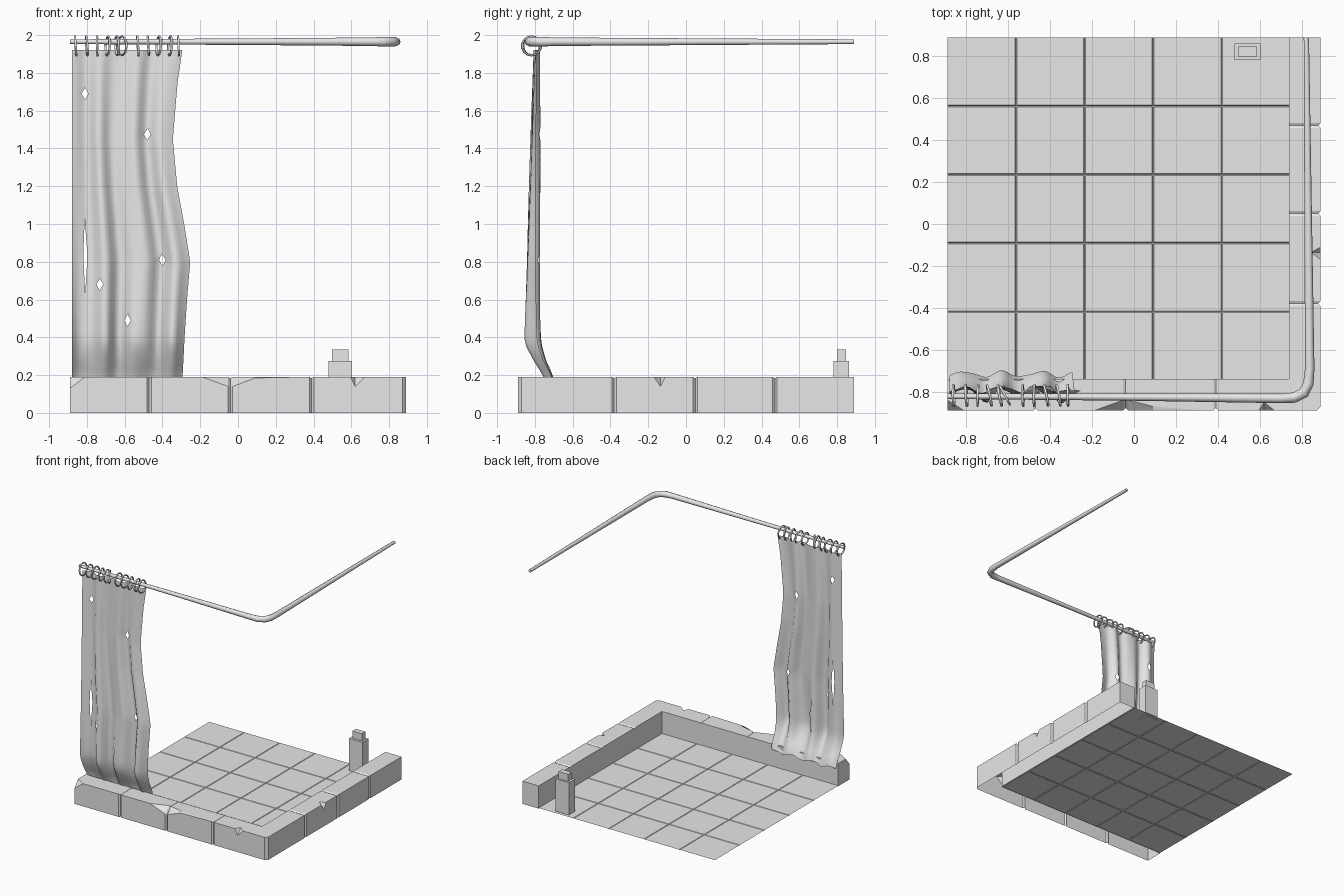
import bpy, bmesh, math, random
from mathutils import Vector
from mathutils.geometry import delaunay_2d_cdt

if "Cube" in bpy.data.objects:
    bpy.data.objects.remove(bpy.data.objects["Cube"])

random.seed(4)
grey = bpy.data.materials.new("plain_grey")
grey.diffuse_color = (0.8, 0.8, 0.8, 1)
grey.use_nodes = True
grey.node_tree.nodes["Principled BSDF"].inputs["Base Color"].default_value = grey.diffuse_color


def make(name, bm, smooth=None):
    bmesh.ops.recalc_face_normals(bm, faces=bm.faces)
    me = bpy.data.meshes.new(name)
    bm.to_mesh(me)
    bm.free()
    me.materials.append(grey)
    ob = bpy.data.objects.new(name, me)
    bpy.context.collection.objects.link(ob)
    if smooth:
        bpy.ops.object.select_all(action='DESELECT')
        ob.select_set(True)
        bpy.context.view_layer.objects.active = ob
        bpy.ops.object.shade_smooth_by_angle(angle=math.radians(smooth))
    return ob


def lerp_table(table, z):
    for (z0, v0), (z1, v1) in zip(table, table[1:]):
        if z <= z1:
            return v0 + (v1 - v0) * max(0, z - z0) / (z1 - z0)
    return table[-1][1]


# Tiled floor: a flat sheet with narrow V grooves between the tiles
def floor_coords(a, b, n=5, w=0.004):
    out = [(a, 0)]
    for i in range(1, n):
        c = a + (b - a) * i / n
        out += [(c - w, 0), (c, 1), (c + w, 0)]
    return out + [(b, 0)]


bm = bmesh.new()
xs, ys = floor_coords(-0.89, 0.745), floor_coords(-0.745, 0.89)
grid = [[bm.verts.new((x, y, 0.0 if gx or gy else 0.005)) for y, gy in ys] for x, gx in xs]
for a, b in zip(grid, grid[1:]):
    for j in range(len(ys) - 1):
        bm.faces.new((a[j], b[j], b[j + 1], a[j + 1]))
make("tiled_floor", bm)


# Curb: L-shaped loft, open underneath, with block joints and chipped edges
H, W, CH = 0.19, 0.15, 0.02


def section(g=0, d=0, c=0):
    return [(W, 0), (W, H - g * 0.5), (c + g, H - g * 0.5), (g, H - g * 0.5 - d), (g, 0)]


def joint(t, d=0, c=0):
    return [(t - 0.012, 0, d, c), (t, 0.012, d, c), (t + 0.012, 0, d, c)]


front = [(-0.89, 0, 0.06, 0.05), (-0.81, 0, 0, 0)] + joint(-0.47) + [(-0.19, 0, 0, 0)]
front += joint(-0.04, 0.05, 0.05) + [(0.09, 0, 0.005, 0.02), (0.34, 0, 0, 0)] + joint(0.39)
front += [(0.595, 0, 0, 0), (0.62, 0, 0.05, 0.04), (0.67, 0, 0, 0)]
side = joint(-0.38) + [(-0.17, 0, 0, 0), (-0.135, 0, 0.05, 0.045), (-0.11, 0, 0, 0)]
side += joint(0.05) + joint(0.47) + [(0.89, 0, 0, 0)]

rows = [[(t, -0.89 + o, z) for o, z in section(*p)] for t, *p in front]
rows.append([(0.89 - max(o, CH), -0.89 + o, z) for o, z in section()])
rows.append([(0.89 - o, -0.89 + max(o, CH), z) for o, z in section()])
rows += [[(0.89 - o, t, z) for o, z in section(*p)] for t, *p in side]

bm = bmesh.new()
rings = [[bm.verts.new(p) for p in row] for row in rows]
for a, b in zip(rings, rings[1:]):
    for j in range(4):
        bm.faces.new((a[j], b[j], b[j + 1], a[j + 1]))
bm.faces.new(rings[0])
bm.faces.new(rings[-1])
bmesh.ops.remove_doubles(bm, verts=bm.verts, dist=0.0005)
make("curb", bm)


# Small stepped post in the back corner
def box(name, x0, x1, y0, y1, z0, z1):
    bm = bmesh.new()
    bmesh.ops.create_cube(bm, size=1)
    for v in bm.verts:
        v.co = ((x0 + x1) / 2 + v.co.x * (x1 - x0), (y0 + y1) / 2 + v.co.y * (y1 - y0),
                (z0 + z1) / 2 + v.co.z * (z1 - z0))
    make(name, bm)


box("post_base", 0.48, 0.603, 0.782, 0.862, 0, 0.275)
box("post_cap", 0.497, 0.586, 0.80, 0.846, 0.275, 0.335)


# Bent rail, thickest at the bend
path = [(-0.89, -0.822, 1.0), (0.0, -0.826, 1.35), (0.70, -0.832, 1.8), (0.765, -0.828, 2),
        (0.81, -0.805, 2.05), (0.832, -0.76, 2), (0.838, -0.69, 1.8), (0.83, 0.1, 1.4), (0.822, 0.89, 1.0)]
cu = bpy.data.curves.new("curtain_rail", 'CURVE')
cu.dimensions = '3D'
cu.bevel_depth, cu.bevel_resolution, cu.use_fill_caps = 0.0125, 2, True
sp = cu.splines.new('POLY')
sp.points.add(len(path) - 1)
for p, (x, y, r) in zip(sp.points, path):
    p.co, p.radius = (x, y, 1.965, 1), r
sp.use_smooth = True
cu.materials.append(grey)
bpy.context.collection.objects.link(bpy.data.objects.new("curtain_rail", cu))


# Rings holding the curtain
for i, x in enumerate((-0.86, -0.80, -0.745, -0.69, -0.64, -0.615, -0.53, -0.475, -0.42, -0.36, -0.315)):
    tilt = 0.5 if i == 5 else random.uniform(-0.05, 0.25)
    bpy.ops.mesh.primitive_torus_add(major_segments=14, minor_segments=6, major_radius=0.05,
                                     minor_radius=0.006, location=(x, -0.818, 1.943),
                                     rotation=(0, math.pi / 2 + random.uniform(-0.1, 0.1), tilt))
    ring = bpy.context.object
    ring.name = "curtain_ring_%d" % (i + 1)
    ring.data.materials.append(grey)
    bpy.ops.object.shade_smooth_by_angle(angle=math.radians(60))


# Torn curtain: a rippled sheet with diamond holes and a long slit
EDGE = [(0.15, -0.295), (0.4, -0.283), (0.6, -0.27), (0.8, -0.253), (1.0, -0.285), (1.2, -0.322),
        (1.45, -0.345), (1.75, -0.32), (1.92, -0.295)]
MID = [(0.15, -0.715), (0.2, -0.73), (0.28, -0.775), (0.37, -0.81), (0.5, -0.812), (1.92, -0.79)]
AMP = [(0.15, 0.018), (0.25, 0.03), (0.37, 0.048), (0.6, 0.042), (1.92, 0.018)]
HOLES = [(-0.81, 1.69, 0.018, 0.032), (-0.48, 1.475, 0.018, 0.032), (-0.40, 0.81, 0.018, 0.032),
         (-0.732, 0.68, 0.018, 0.032), (-0.585, 0.49, 0.018, 0.032), (-0.808, 0.83, 0.011, 0.2)]
X0, ZB, ZT = -0.88, 0.15, 1.92


def width(z):
    return lerp_table(EDGE, z) - X0


NU, NV = 30, 44
pts = [Vector((i / NU, ZB + (ZT - ZB) * j / NV)) for i in range(NU + 1) for j in range(NV + 1)]
edges = []
diamonds = [((x - X0) / width(z), z, a / width(z), b) for x, z, a, b in HOLES]
for u, z, a, b in diamonds:
    n = len(pts)
    pts += [Vector((u + a, z)), Vector((u, z + b)), Vector((u - a, z)), Vector((u, z - b))]
    edges += [(n + k, n + (k + 1) % 4) for k in range(4)]
flat, _, tris, *_ = delaunay_2d_cdt(pts, edges, [], 0, 1e-5)

bm = bmesh.new()
verts = []
for p in flat:
    u, z = p.x, p.y
    ripple = 0.75 * math.sin(6.28 * 3.2 * u - 0.8) + 0.25 * math.sin(6.28 * 5.3 * u + 1.5 * z)
    hem = 0.015 * math.sin(6.28 * 3.2 * u) * max(0, 1 - (z - ZB) / 0.15)
    verts.append(bm.verts.new((X0 + u * width(z), lerp_table(MID, z) + lerp_table(AMP, z) * ripple, z + hem)))
for t in tris:
    c = sum((flat[i] for i in t), Vector((0, 0))) / len(t)
    if all(abs(c.x - u) / a + abs(c.y - z) / b > 1 for u, z, a, b in diamonds):
        bm.faces.new([verts[i] for i in t])
bmesh.ops.delete(bm, geom=[v for v in bm.verts if not v.link_faces], context='VERTS')
make("torn_curtain", bm, 60)
